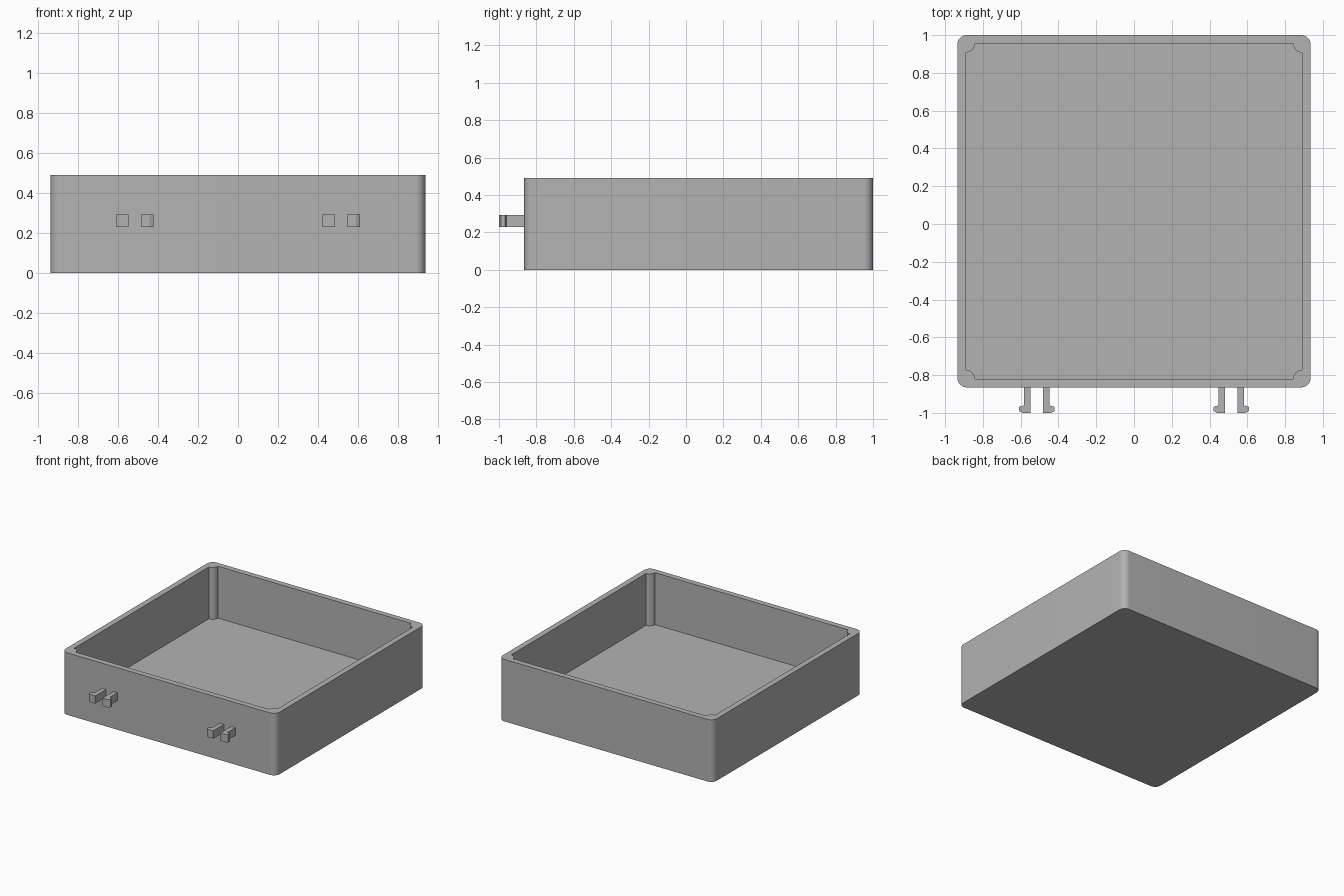
import bpy
import bmesh
from math import cos, sin, pi

if "Cube" in bpy.data.objects:
    bpy.data.objects.remove(bpy.data.objects["Cube"])

# Material
grey = bpy.data.materials.new("plain grey")
grey.use_nodes = True
colour = (0.45, 0.45, 0.45, 1)
grey.diffuse_color = colour
grey.node_tree.nodes["Principled BSDF"].inputs["Base Color"].default_value = colour

HEIGHT, FLOOR = 0.49, 0.08
BACK, FRONT, HALF = 1.0, -0.865, 0.935
WALL, FILLET, POST = 0.045, 0.05, 0.047
STEPS = 12


def finish(name, bm, smooth=False):
    bmesh.ops.recalc_face_normals(bm, faces=bm.faces)
    mesh = bpy.data.meshes.new(name)
    bm.to_mesh(mesh)
    bm.free()
    mesh.materials.append(grey)
    obj = bpy.data.objects.new(name, mesh)
    bpy.context.collection.objects.link(obj)
    if smooth:
        bpy.ops.object.select_all(action="DESELECT")
        obj.select_set(True)
        bpy.context.view_layer.objects.active = obj
        bpy.ops.object.shade_smooth_by_angle(angle=pi / 6)
    return obj


def outline(inset, radius, concave):
    """Rectangle with rounded corners, or with round posts biting into them."""
    points = []
    corners = ((1, 1), (-1, 1), (-1, -1), (1, -1))
    for k, (sx, sy) in enumerate(corners):
        cx = sx * (HALF - inset)
        cy = BACK - inset if sy > 0 else FRONT + inset
        if not concave:
            cx, cy = cx - sx * radius, cy - sy * radius
        for i in range(STEPS + 1):
            t = i / STEPS * pi / 2
            a = k * pi / 2 + (1.5 * pi - t if concave else t)
            points.append((cx + radius * cos(a), cy + radius * sin(a)))
    return points


# Open tray: outer wall, rim, inner wall with corner posts, floor
bm = bmesh.new()
outer = outline(0, FILLET, False)
inner = outline(WALL, POST, True)
levels = ((outer, 0), (outer, HEIGHT), (inner, HEIGHT), (inner, FLOOR))
rings = [[bm.verts.new((x, y, z)) for x, y in pts] for pts, z in levels]
count = len(outer)
for a, b in zip(rings, rings[1:]):
    for i in range(count):
        j = (i + 1) % count
        bm.faces.new((a[i], a[j], b[j], b[i]))
bm.faces.new(rings[0])
bm.faces.new(rings[-1])
finish("tray", bm, smooth=True)

# Snap clips: two facing-away hooked prongs on each side of the front
PRONG = [(0.032, FRONT + 0.01), (0.032, -1.0), (0.073, -1.0), (0.093, -0.99),
         (0.093, -0.968), (0.067, -0.96), (0.067, FRONT + 0.01)]
for side, centre in (("left", 0.515), ("right", -0.515)):
    for place, s in (("outer", 1), ("inner", -1)):
        bm = bmesh.new()
        direction = s if centre > 0 else -s
        base = bm.faces.new([bm.verts.new((centre + direction * x, y, 0.23))
                             for x, y in PRONG])
        top = bmesh.ops.extrude_face_region(bm, geom=[base])["geom"]
        bmesh.ops.translate(bm, vec=(0, 0, 0.062),
                            verts=[v for v in top if isinstance(v, bmesh.types.BMVert)])
        finish(f"{side}_{place}_clip", bm)
